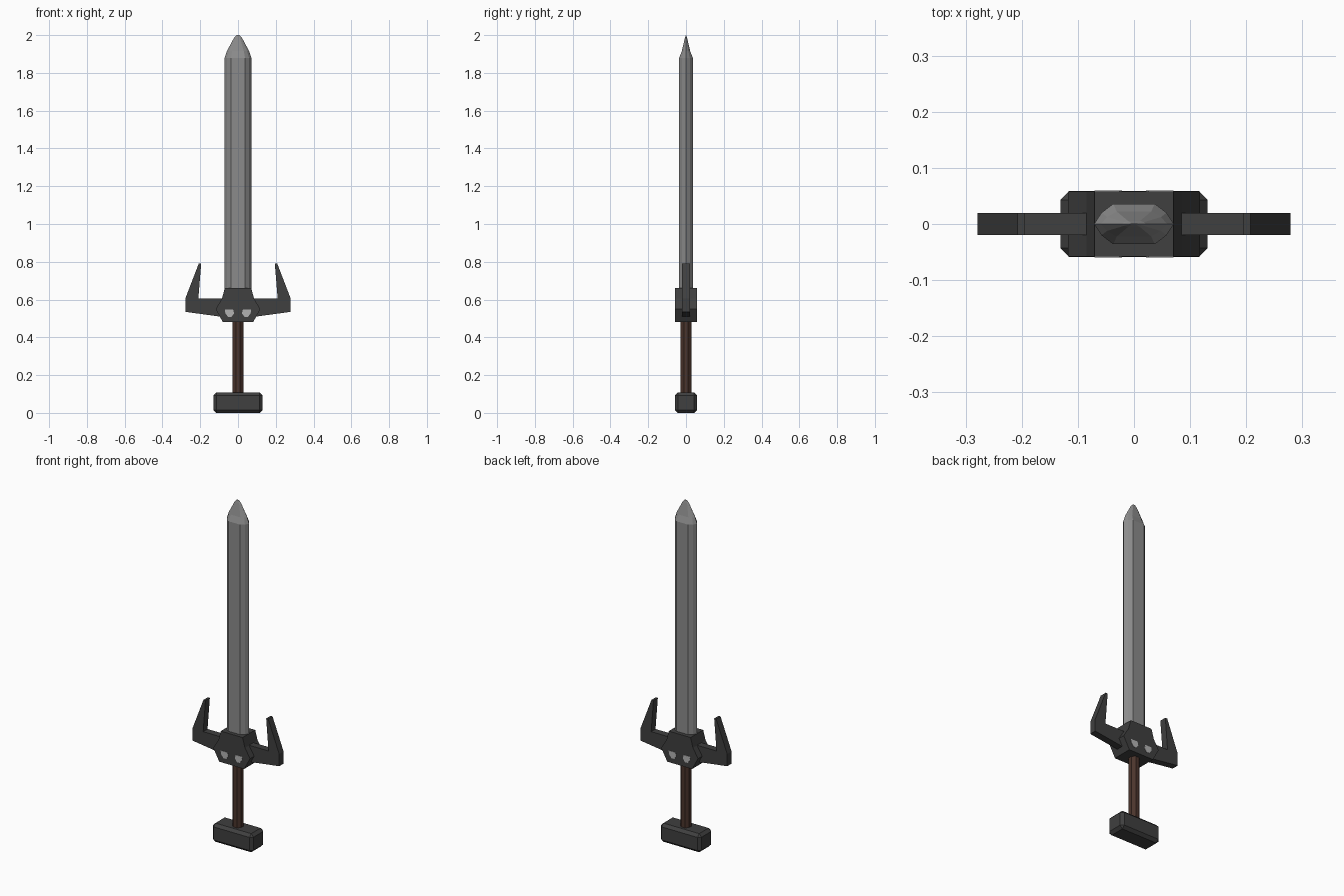
import bpy, bmesh, math

if "Cube" in bpy.data.objects:
    bpy.data.objects.remove(bpy.data.objects["Cube"])


def material(name, color):
    m = bpy.data.materials.new(name)
    m.diffuse_color = (*color, 1)
    m.use_nodes = True
    m.node_tree.nodes["Principled BSDF"].inputs["Base Color"].default_value = m.diffuse_color
    return m


STEEL = material("steel", (0.26, 0.26, 0.26))
DARK = material("dark_iron", (0.05, 0.05, 0.05))
WOOD = material("wood", (0.07, 0.035, 0.025))
PALE = material("pale_grey", (0.45, 0.45, 0.45))


def loft(name, rings, mat):
    """Skin a stack of equal-length point rings and cap both ends."""
    bm = bmesh.new()
    rows = [[bm.verts.new(p) for p in ring] for ring in rings]
    n = len(rows[0])
    for a, b in zip(rows, rows[1:]):
        for i in range(n):
            j = (i + 1) % n
            bm.faces.new((a[i], a[j], b[j], b[i]))
    bm.faces.new(rows[0][::-1])
    bm.faces.new(rows[-1])
    bmesh.ops.recalc_face_normals(bm, faces=bm.faces)
    me = bpy.data.meshes.new(name)
    bm.to_mesh(me)
    bm.free()
    me.materials.append(mat)
    ob = bpy.data.objects.new(name, me)
    bpy.context.collection.objects.link(ob)
    return ob


def slab(name, profile, y0, y1, mat):
    """Extrude a front-view (x, z) profile from y0 to y1."""
    return loft(name, [[(x, y, z) for x, z in profile] for y in (y0, y1)], mat)


# Blade: faceted lens section that narrows to the tip
quarter = [(0.071, 0), (0.058, 0.02), (0.037, 0.036)]
half = quarter + [(-x, y) for x, y in quarter[::-1]]
section = half + [(-x, -y) for x, y in half[1:-1]]
stations = [(0.6, 1, 1), (1.88, 1, 1), (1.915, 0.83, 0.62),
            (1.985, 0.3, 0.16), (2.0, 0.1, 0.03)]
loft("blade", [[(x * sx, y * sy, z) for x, y in section]
               for z, sx, sy in stations], STEEL)

# Guard centre block
right = [(0.08, 0.48), (0.118, 0.55), (0.085, 0.605), (0.07, 0.66)]
slab("guard", right + [(-x, z) for x, z in right[::-1]], -0.058, 0.058, DARK)

# Horned guard arms and inset eyes on both faces
horn = [(0.06, 0.505), (0.11, 0.512), (0.279, 0.535), (0.279, 0.605),
        (0.208, 0.79), (0.195, 0.79), (0.21, 0.605), (0.06, 0.605)]
eye = [(0.07, 0.548), (0.026, 0.548), (0.021, 0.527),
       (0.034, 0.508), (0.052, 0.508), (0.067, 0.527)]
for side, s in (("left", -1), ("right", 1)):
    slab(f"guard_arm_{side}", [(s * x, z) for x, z in horn], -0.02, 0.02, DARK)
    for face, f in (("front", -1), ("back", 1)):
        slab(f"eye_{side}_{face}", [(s * x, z) for x, z in eye],
             f * 0.05, f * 0.0595, PALE)

# Octagonal grip
r = 0.028 / math.cos(math.pi / 8)
loft("grip", [[(r * math.cos((k + 0.5) * math.pi / 4),
                r * math.sin((k + 0.5) * math.pi / 4), z) for k in range(8)]
              for z in (0.08, 0.5)], WOOD)

# Chamfered pommel block
pommel = slab("pommel", [(-0.131, 0), (0.131, 0), (0.131, 0.108), (-0.131, 0.108)],
              -0.059, 0.059, DARK)
bevel = pommel.modifiers.new("chamfer", 'BEVEL')
bevel.width = 0.016
bevel.segments = 1
